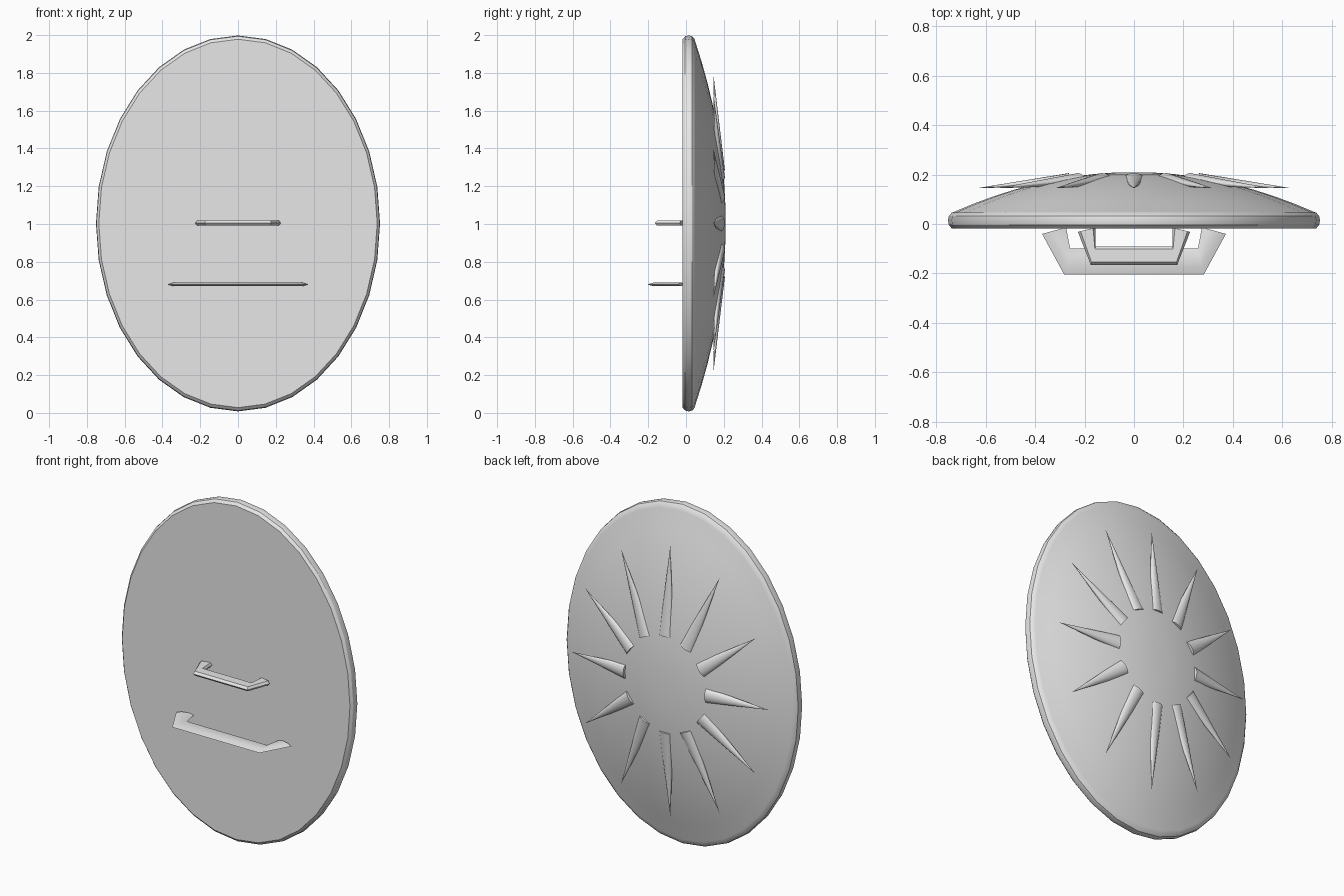
import bpy, bmesh, math
from mathutils import Vector

if "Cube" in bpy.data.objects:
    bpy.data.objects.remove(bpy.data.objects["Cube"])

CZ, RX, RZ, SIDES = 1.003, 0.752, 0.995, 32

grey = bpy.data.materials.new("light_grey")
grey.diffuse_color = (0.8, 0.8, 0.8, 1)
grey.use_nodes = True
grey.node_tree.nodes["Principled BSDF"].inputs["Base Color"].default_value = grey.diffuse_color


def loft(name, rings, cap_start=True, cap_end=True, smooth=30):
    """Skin a list of equal-length point rings into one object."""
    bm = bmesh.new()
    loops = [[bm.verts.new(p) for p in ring] for ring in rings]
    n = len(loops[0])
    for a, b in zip(loops, loops[1:]):
        for i in range(n):
            j = (i + 1) % n
            bm.faces.new((a[i], a[j], b[j], b[i]))
    if cap_start:
        bm.faces.new(loops[0])
    if cap_end:
        bm.faces.new(loops[-1])
    bmesh.ops.remove_doubles(bm, verts=bm.verts, dist=1e-5)
    bmesh.ops.recalc_face_normals(bm, faces=bm.faces)
    me = bpy.data.meshes.new(name)
    bm.to_mesh(me)
    bm.free()
    me.materials.append(grey)
    ob = bpy.data.objects.new(name, me)
    bpy.context.collection.objects.link(ob)
    bpy.context.view_layer.objects.active = ob
    ob.select_set(True)
    bpy.ops.object.shade_smooth_by_angle(angle=math.radians(smooth))
    ob.select_set(False)
    return ob


def oval(scale, y):
    return [(RX * scale * math.sin(math.tau * i / SIDES), y,
             CZ + RZ * scale * math.cos(math.tau * i / SIDES)) for i in range(SIDES)]


# Oval body: flat back panel, faceted rim, shallow dome
rim = [(0.98, -0.018), (0.996, -0.004), (1.0, 0.015), (0.996, 0.033), (0.98, 0.046)]
dome = []
for k in range(9):
    r = 0.965 * (1 - k / 9)
    dome.append((r, 0.05 + 0.16 * (1 - (r / 0.965) ** 2)))
loft("shield_body", [oval(r, y) for r, y in rim + dome])

# Twelve flattened cone rays standing on the dome
for k in range(12):
    a = math.tau * k / 12
    c, s = math.cos(a), math.sin(a)
    base = Vector((0.26 * c, 0.18, CZ + 0.28 * s))
    tip = Vector((0.635 * c, 0.145, CZ + 0.79 * s))
    axis = (tip - base).normalized()
    side = axis.cross(Vector((0, 1, 0))).normalized()
    up = side.cross(axis)
    rings = []
    for f, w in ((0, 1), (1, 0.005)):
        o = base.lerp(tip, f)
        rings.append([o + side * 0.043 * w * math.cos(math.tau * i / 16)
                      + up * 0.026 * w * math.sin(math.tau * i / 16) for i in range(16)])
    loft(f"ray_{k + 1}", rings, smooth=40)


# Thin bracket handles on the flat side
def handle(name, z, half_t, inner, outer, edge):
    stations = list(zip(inner, outer))
    stations += [((-i[0], i[1]), (-o[0], o[1])) for i, o in reversed(stations)]
    rings = []
    for i, o in stations:
        i, o = Vector((*i, z)), Vector((*o, z))
        ring = []
        for t, h in ((0, 0), (edge, 1), (1 - edge, 1), (1, 0), (1 - edge, -1), (edge, -1)):
            p = i.lerp(o, t)
            p.z += h * half_t
            ring.append(p)
        rings.append(ring)
    loft(name, rings)


handle("grip_handle", 1.005, 0.013,
       [(0.155, -0.014), (0.155, -0.09)], [(0.227, -0.032), (0.175, -0.165)], 0.15)
handle("arm_handle", 0.68, 0.009,
       [(0.275, -0.014), (0.258, -0.10)], [(0.372, -0.04), (0.282, -0.205)], 0.3)
